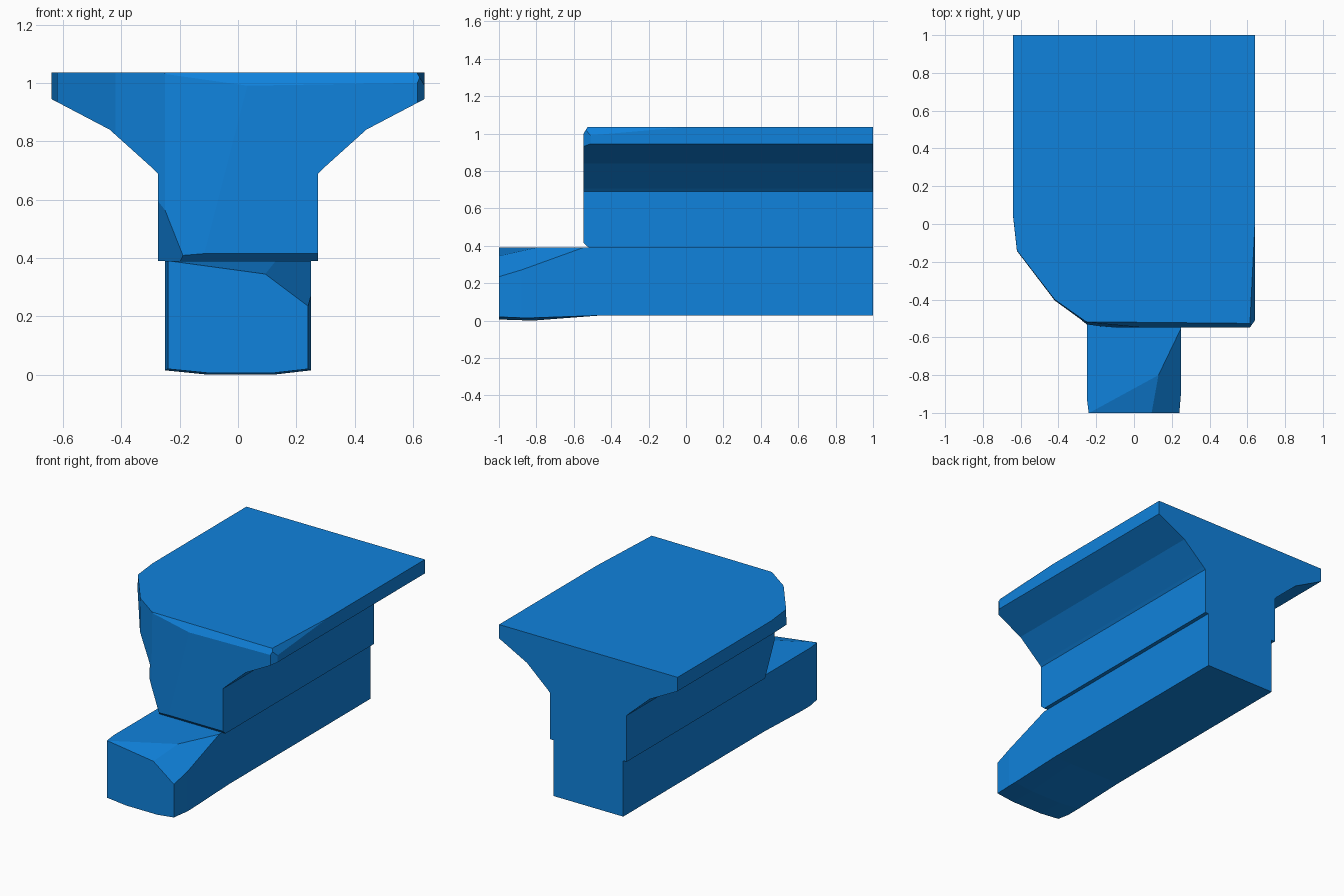
import bpy
import bmesh
from mathutils import Vector

cube = bpy.data.objects.get("Cube")
if cube:
    bpy.data.objects.remove(cube, do_unlink=True)

blue = bpy.data.materials.new("bright blue")
blue.use_nodes = True
color = (0.005, 0.223, 0.716, 1)
blue.diffuse_color = color
blue.node_tree.nodes["Principled BSDF"].inputs["Base Color"].default_value = color


def prism(profile, front, back):
    """Extrude an x/z outline along y."""
    bm = bmesh.new()
    face = bm.faces.new([bm.verts.new((x, front, z)) for x, z in profile])
    moved = bmesh.ops.extrude_face_region(bm, geom=[face])["geom"]
    verts = [v for v in moved if isinstance(v, bmesh.types.BMVert)]
    bmesh.ops.translate(bm, verts=verts, vec=(0, back - front, 0))
    # Extrusion may drop the first cap, so close any open loop
    bmesh.ops.holes_fill(bm, edges=[e for e in bm.edges if e.is_boundary], sides=0)
    bmesh.ops.recalc_face_normals(bm, faces=bm.faces)
    return bm


def geometry(bm):
    return bm.verts[:] + bm.edges[:] + bm.faces[:]


def trim(bm, a, b, c, inside=(0, 0.3, 0.5)):
    """Slice off the side of plane abc away from the inside point, and cap it."""
    a, b, c = Vector(a), Vector(b), Vector(c)
    normal = (b - a).cross(c - a).normalized()
    if normal.dot(Vector(inside) - a) > 0:
        normal = -normal
    bmesh.ops.bisect_plane(bm, geom=geometry(bm), dist=1e-5, plane_co=a,
                           plane_no=normal, clear_outer=True)
    bmesh.ops.holes_fill(bm, edges=[e for e in bm.edges if e.is_boundary], sides=0)


def finish(bm, name):
    bmesh.ops.recalc_face_normals(bm, faces=bm.faces)
    mesh = bpy.data.meshes.new(name)
    bm.to_mesh(mesh)
    bm.free()
    mesh.materials.append(blue)
    obj = bpy.data.objects.new(name, mesh)
    bpy.context.collection.objects.link(obj)
    return obj


# Flared upper beam with a wide flat top
half = [(0.275, 0.39), (0.275, 0.69), (0.29, 0.705), (0.44, 0.84),
        (0.64, 0.945), (0.64, 1.035)]
cap = prism(half + [(-x, z) for x, z in reversed(half)], -0.547, 1)

# Rounded front right corner, leaning back slightly toward the top
corner = [(-0.64, 0.04), (-0.62, -0.14), (-0.42, -0.4), (-0.25, -0.52), (0, -0.543)]
for (x0, y0), (x1, y1) in zip(corner, corner[1:]):
    trim(cap, (x0, y0, 1.035), (x1, y1, 1.035), (x0, y0 - 0.015, 0.4))

# Softened front edges and left tip
trim(cap, (0, -0.52, 1.035), (0.5, -0.525, 1.035), (0, -0.547, 0.99))
trim(cap, (0, -0.547, 0.415), (0.5, -0.547, 0.415), (0, -0.52, 0.39))
trim(cap, (-0.25, -0.52, 0.54), (-0.2, -0.54, 0.44), (-0.25, -0.45, 0.39))
trim(cap, (0.64, -0.51, 0.5), (0.615, -0.547, 0.5), (0.64, -0.51, 1))
trim(cap, (0.64, 0, 1.035), (0.64, -0.4, 1.0), (0.615, -0.5, 1.035))
finish(cap, "flared_upper_beam")

# Long lower beam with a slightly crowned underside
outline = [(-0.25, 0.015), (-0.1, 0), (0.12, 0), (0.25, 0.015),
           (0.25, 0.39), (-0.25, 0.39)]
beam = prism(outline, -1, 1)
core = (0, 0.3, 0.2)

# Worn front left top corner and narrowed nose
trim(beam, (0.25, -0.55, 0.39), (0.24, -1, 0.235), (0.12, -0.82, 0.39), core)
trim(beam, (-0.2, -1, 0.385), (0.13, -0.8, 0.39), (0.13, -1, 0.34), core)
for side, start in ((-1, -0.92), (1, -0.88)):
    trim(beam, (side * 0.25, start, 0), (side * 0.24, -1, 0),
         (side * 0.25, start, 0.4), core)

# Raise the underside behind the nose
for y in (-0.45, -0.82):
    bmesh.ops.bisect_plane(beam, geom=geometry(beam), dist=1e-5,
                           plane_co=(0, y, 0), plane_no=(0, 1, 0))
for v in beam.verts:
    if v.co.z < 0.05:
        if v.co.y > -0.46:
            v.co.z = 0.028
        elif v.co.y < -0.95:
            v.co.z += 0.006
finish(beam, "lower_beam")
